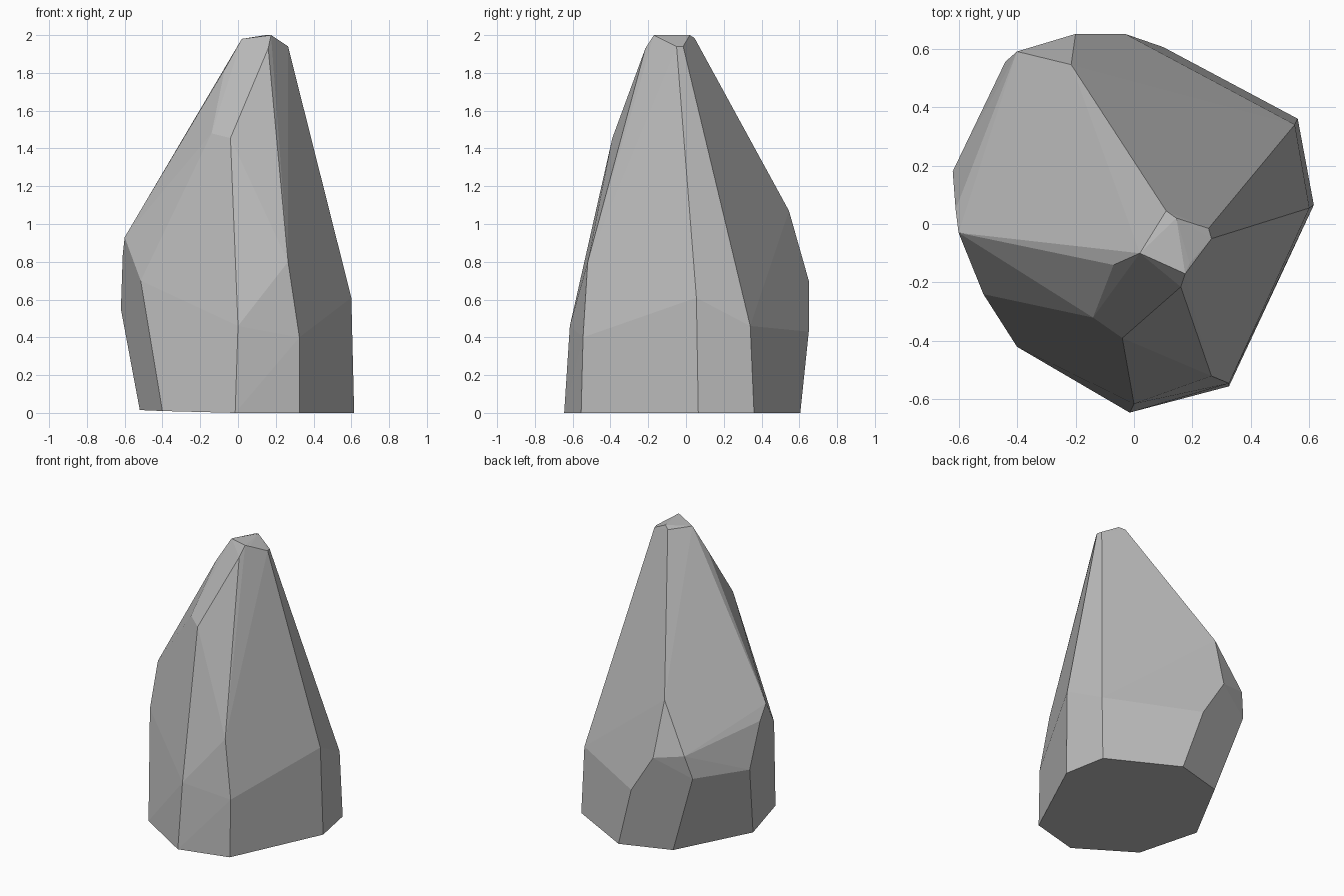
import bpy
import bmesh
import math

default_cube = bpy.data.objects.get("Cube")
if default_cube:
    bpy.data.objects.remove(default_cube, do_unlink=True)


def make_material(name, colour):
    """One flat, matt colour for the viewport and the render."""
    material = bpy.data.materials.new(name)
    material.use_nodes = True
    material.diffuse_color = colour
    shader = material.node_tree.nodes["Principled BSDF"]
    shader.inputs["Base Color"].default_value = colour
    shader.inputs["Roughness"].default_value = 0.9
    return material


def make_faceted_stone(name, rings, material):
    """Stretch flat facets over stacked rings of corners."""
    bm = bmesh.new()
    for ring in rings:
        for corner in ring:
            bm.verts.new(corner)
    hull = bmesh.ops.convex_hull(bm, input=bm.verts)
    unused = {e for e in hull["geom_interior"] + hull["geom_unused"]
              if isinstance(e, bmesh.types.BMVert)}
    bmesh.ops.delete(bm, geom=list(unused), context="VERTS")
    # merge triangles that lie on the same facet
    bmesh.ops.dissolve_limit(bm, angle_limit=math.radians(2),
                             verts=bm.verts, edges=bm.edges)
    bmesh.ops.recalc_face_normals(bm, faces=bm.faces)
    mesh = bpy.data.meshes.new(name)
    bm.to_mesh(mesh)
    bm.free()
    mesh.materials.append(material)
    stone = bpy.data.objects.new(name, mesh)
    bpy.context.collection.objects.link(stone)
    return stone


# footprint on the ground, counter-clockwise from the front
base = [(-.015, -.645, 0), (.325, -.555, 0), (.615, .065, 0), (.56, .36, 0),
        (.1, .605, 0), (-.25, .5, .01), (-.52, 0, .015), (-.4, -.42, .01)]

# lower break where the steep sides start to lean inward
lower_break = [(0, -.615, .46), (.325, -.545, .4), (.55, .34, .46),
               (-.03, .65, .43), (-.44, .555, .58), (-.62, .18, .55)]

# upper shoulder under the long sloping facets
shoulder = [(.265, -.52, .8), (.6, .055, .61), (-.2, .65, .7),
            (-.4, .59, .74), (-.215, .545, 1.07), (-.61, .05, .84),
            (-.6, -.03, .93), (-.515, -.24, .7)]

# chipped facet high on the front
chip = [(-.04, -.39, 1.455), (-.14, -.32, 1.48),
        (-.07, -.14, 1.82), (.16, -.215, 1.93)]

# small blunt tip
tip = [(.11, .045, 1.985), (.145, .02, 2), (.255, -.015, 1.94),
       (.265, -.05, 1.94), (.19, -.135, 1.99), (.175, -.17, 2),
       (.02, -.1, 1.98)]

grey = make_material("stone grey", (.5, .5, .5, 1))
make_faceted_stone("standing_rock", [base, lower_break, shoulder, chip, tip], grey)
